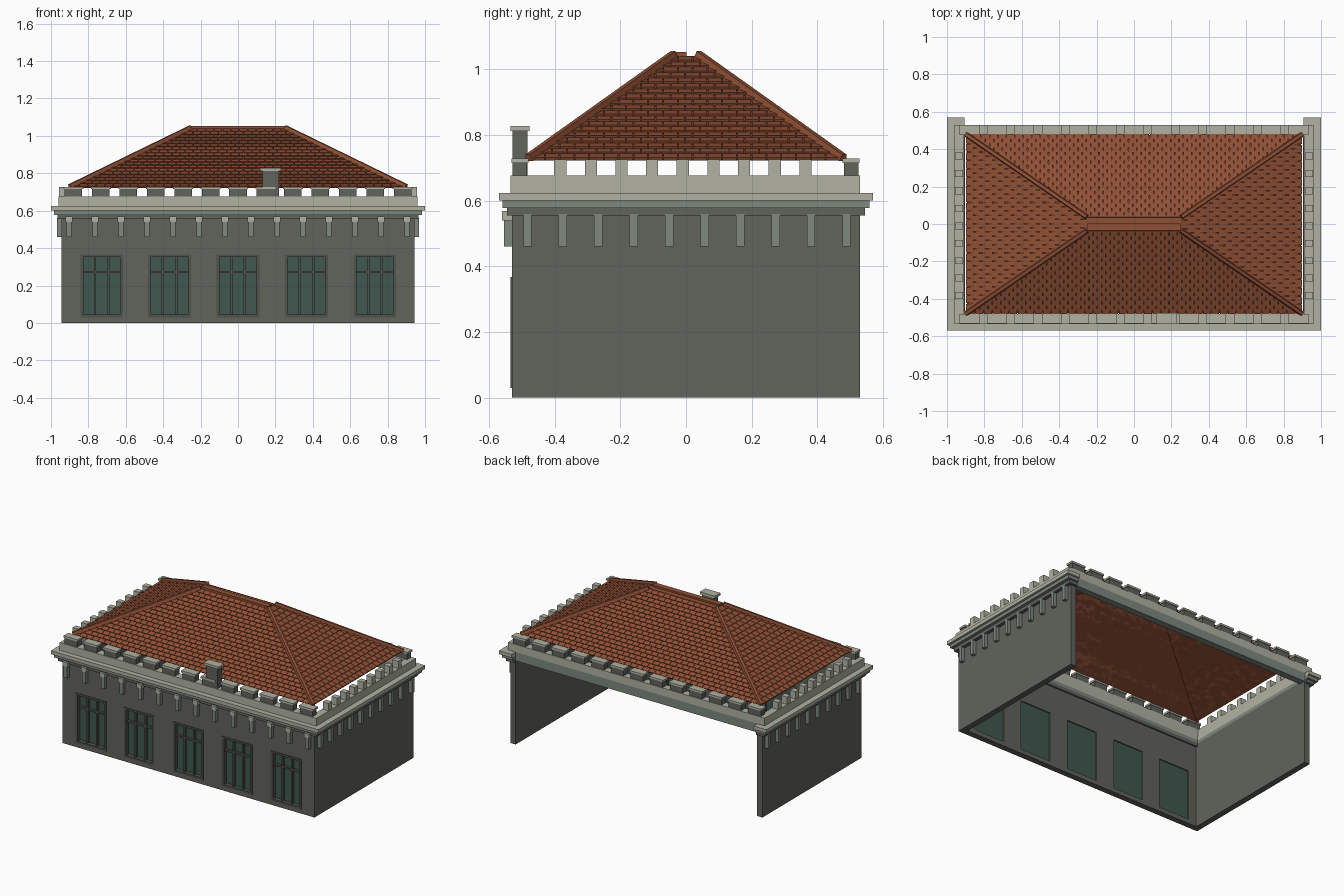
import bpy, bmesh
from mathutils import Vector

cube = bpy.data.objects.get("Cube")
if cube:
    bpy.data.objects.remove(cube)


def material(name, rgb):
    m = bpy.data.materials.new(name)
    m.use_nodes = True
    m.diffuse_color = (*rgb, 1)
    m.node_tree.nodes["Principled BSDF"].inputs["Base Color"].default_value = (*rgb, 1)
    return m


WALL = material("wall grey", (0.12, 0.125, 0.107))
TRIM = material("pale stone", (0.44, 0.445, 0.36))
GREEN = material("green grey stone", (0.21, 0.25, 0.21))
FRAME = material("window frame grey", (0.08, 0.085, 0.075))
GLASS = material("dark green glass", (0.05, 0.098, 0.08))
TILE = material("terracotta tile", (0.28, 0.08, 0.036))
RIDGE = material("dark terracotta", (0.17, 0.046, 0.022))

BOX_FACES = [(0, 3, 2, 1), (4, 5, 6, 7), (0, 1, 5, 4), (1, 2, 6, 5), (2, 3, 7, 6), (3, 0, 4, 7)]


def hexa(bm, lower, upper):
    """Add a six-sided solid from two loops of four corners."""
    v = [bm.verts.new(p) for p in (*lower, *upper)]
    for f in BOX_FACES:
        bm.faces.new([v[i] for i in f])


def finish(name, bm, mat):
    bmesh.ops.recalc_face_normals(bm, faces=bm.faces)
    me = bpy.data.meshes.new(name)
    bm.to_mesh(me)
    bm.free()
    me.materials.append(mat)
    ob = bpy.data.objects.new(name, me)
    bpy.context.collection.objects.link(ob)
    return ob


def boxes(name, spans, mat):
    """One object made of boxes, each given as x, y and z ranges."""
    bm = bmesh.new()
    for (x0, x1), (y0, y1), (z0, z1) in spans:
        rect = [(x0, y0), (x1, y0), (x1, y1), (x0, y1)]
        hexa(bm, [(*p, z0) for p in rect], [(*p, z1) for p in rect])
    return finish(name, bm, mat)


def both_sides(x, y, z):
    return [(x, y, z), ((-x[1], -x[0]), y, z)]


def around(c, half):
    return (c - half, c + half)


# Walls: front with five openings, two solid sides, open back
WX, WY, TOP, T = 0.943, 0.53, 0.565, 0.04
FRONT = (-WY, -WY + T)
win_x = [-0.728, -0.366, 0, 0.366, 0.732]
WIN, SILL, HEAD = 0.114, 0.03, 0.367
front = [((-WX, WX), FRONT, (0, SILL)), ((-WX, WX), FRONT, (HEAD, TOP))]
edges = [-WX] + [c + s * WIN for c in win_x for s in (-1, 1)] + [WX]
for a, b in zip(edges[::2], edges[1::2]):
    front.append(((a, b), FRONT, (SILL, HEAD)))
boxes("front_wall", front, WALL)
boxes("side_walls", both_sides((WX - T, WX), (-WY + T, WY), (0, TOP)), WALL)

# Windows: glass, outer frame, two mullions and a transom
glass, frames = [], []
for c in win_x:
    glass.append((around(c, WIN), around(-WY + 0.028, 0.004), (SILL, HEAD)))
    bar_y = (-WY - 0.004, -WY + 0.03)
    inner_y = (-WY + 0.008, -WY + 0.03)
    for s in (-1, 1):
        frames.append((around(c + s * (WIN - 0.008), 0.008), bar_y, (SILL, HEAD)))
        frames.append((around(c + s * 0.036, 0.006), inner_y, (SILL, HEAD)))
    for z in (SILL + 0.007, HEAD - 0.007):
        frames.append((around(c, WIN), bar_y, around(z, 0.007)))
    frames.append((around(c, WIN), inner_y, around(0.272, 0.006)))
boxes("window_glass", glass, GLASS)
boxes("window_frames", frames, FRAME)

# Brackets below the cornice
front_b, front_heads, side_b = [], [], []
for i in range(14):
    x = -0.903 + i * 1.806 / 13
    front_b.append((around(x, 0.013), (-WY - 0.024, -WY), (0.46, 0.56)))
    front_heads.append((around(x, 0.019), (-WY - 0.03, -WY), (0.54, 0.568)))
for i in range(10):
    side_b += both_sides((WX, WX + 0.024), around(-0.483 + i * 0.108, 0.0125), (0.46, 0.56))
boxes("front_brackets", front_b, GREEN)
boxes("front_bracket_heads", front_heads, TRIM)
boxes("side_brackets", side_b, GREEN)

# Stepped cornice on the front and the sides
IN = 0.905
for name, z, ox, oy, mat in [("cornice_lower", (0.555, 0.578), 0.965, 0.545, WALL),
                             ("cornice_middle", (0.578, 0.6), 0.985, 0.558, GREEN),
                             ("cornice_upper", (0.6, 0.624), 1.0, 0.57, TRIM)]:
    boxes(name, [((-IN, IN), (-oy, -0.48), z)] + both_sides((IN, ox), (-oy, oy), z), mat)

# Back beam and parapet
boxes("back_beam", [((-IN, IN), (0.485, 0.53), (0.565, 0.624))], GREEN)
PZ = (0.624, 0.676)
boxes("parapet", both_sides((0.91, 0.96), (-0.535, 0.53), PZ)
      + [((-0.91, 0.91), y, PZ) for y in ((-0.535, -0.48), (0.48, 0.53))], TRIM)

# Merlons: dark capped blocks front and back, small pale ones on the sides
blocks, caps, small = [], [], []
for i in range(13):
    x = -0.88 + i * 1.76 / 12
    for y in (-0.506, 0.503):
        blocks.append((around(x, 0.047), around(y, 0.022), (0.676, 0.715)))
        caps.append((around(x, 0.053), around(y, 0.026), (0.715, 0.728)))
for i in range(9):
    small += both_sides((0.915, 0.957), around(-0.383 + i * 0.0933, 0.0185), (0.676, 0.726))
boxes("merlon_blocks", blocks, WALL)
boxes("merlon_caps", caps, TRIM)
boxes("side_merlons", small, TRIM)

# Chimney
boxes("chimney", [((0.13, 0.218), (-0.528, -0.482), (0.676, 0.815))], WALL)
boxes("chimney_cap", [((0.117, 0.23), (-0.535, -0.476), (0.812, 0.828))], TRIM)

# Hipped roof shell
EAVE = [Vector((sx * 0.893, sy * 0.475, 0.722)) for sx, sy in ((-1, -1), (1, -1), (1, 1), (-1, 1))]
PEAK = [Vector((sx * 0.25, sy * 0.035, 1.035)) for sx, sy in ((-1, -1), (1, -1), (1, 1), (-1, 1))]
bm = bmesh.new()
low = [bm.verts.new(p) for p in EAVE]
high = [bm.verts.new(p) for p in PEAK]
for i in range(4):
    j = (i + 1) % 4
    bm.faces.new((low[i], low[j], high[j], high[i]))
bm.faces.new(high)
finish("roof_shell", bm, RIDGE)


def tile_slope(name, a, b, c, d, rows=19, width=0.045, gap=0.0015):
    """Staggered overlapping tiles on the slope with eave a-b and top d-c."""
    along = (b - a).normalized()
    normal = along.cross(d - a).normalized()
    bm = bmesh.new()
    for r in range(rows):
        ends = [(a.lerp(d, t), b.lerp(c, t)) for t in (r / rows, (r + 1) / rows)]
        spans = [((p - a).dot(along), (q - a).dot(along)) for p, q in ends]
        u = -width * (r % 2) / 2
        while u < spans[0][1]:
            pts = []
            for (p, q), (lo, hi) in zip(ends, spans):
                u0, u1 = (min(max(k, lo), hi) for k in (u + gap, u + width - gap))
                pts.append((p + along * (u0 - lo), p + along * (u1 - lo)))
            if (pts[0][1] - pts[0][0]).length > 0.004:
                (p0, p1), (q0, q1) = pts
                base = [p0, p1, q1, q0]
                lift = (0.011, 0.011, 0.005, 0.005)
                hexa(bm, base, [p + normal * h for p, h in zip(base, lift)])
            u += width
    bmesh.ops.dissolve_degenerate(bm, dist=1e-5, edges=bm.edges)
    finish(name, bm, TILE)


for i, side in enumerate(("front", "left", "back", "right")):
    j = (i + 1) % 4
    tile_slope(side + "_roof_tiles", EAVE[i], EAVE[j], PEAK[j], PEAK[i])

# Hip cappings and ridge
bm = bmesh.new()
for p, q in zip(EAVE, PEAK):
    d = (q - p).normalized()
    side = d.cross(Vector((0, 0, 1))).normalized() * 0.014
    up = side.cross(d).normalized() * 0.022
    start = p - d * 0.005
    hexa(bm, [start - side, start + side, start + side * 0.6 + up, start - side * 0.6 + up],
         [q - side, q + side, q + side * 0.6 + up, q - side * 0.6 + up])
finish("hip_cappings", bm, TILE)
boxes("ridge", [((-0.25, 0.25), (-0.036, 0.036), (1.03, 1.041)),
                ((-0.25, 0.25), (-0.036, 0.002), (1.041, 1.052))], TILE)
